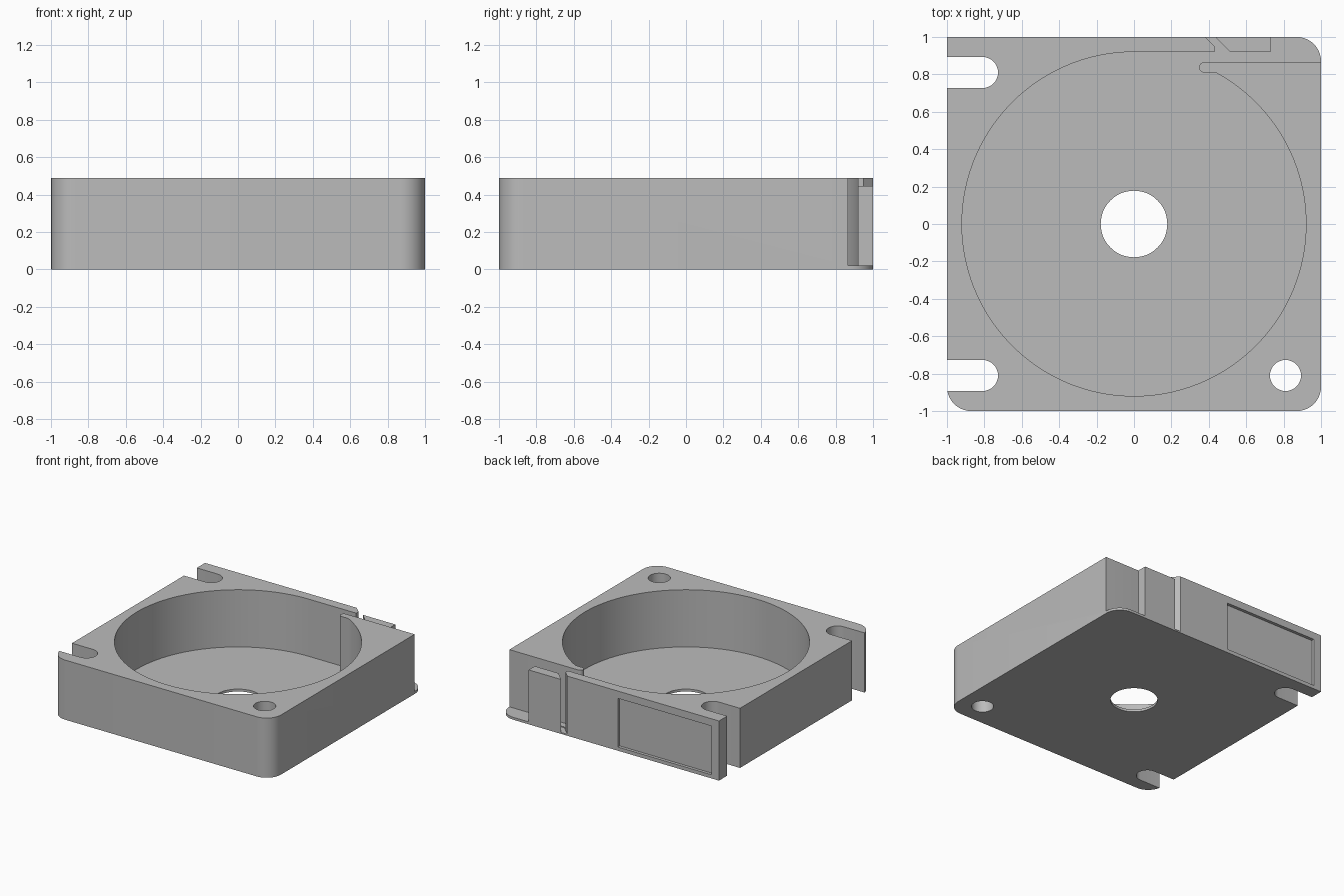
import bpy, bmesh, math

if "Cube" in bpy.data.objects:
    bpy.data.objects.remove(bpy.data.objects["Cube"], do_unlink=True)

HEIGHT, FLOOR = 0.49, 0.02

grey = bpy.data.materials.new("plain grey")
grey.use_nodes = True
grey.diffuse_color = (0.5, 0.5, 0.5, 1)
grey.node_tree.nodes["Principled BSDF"].inputs["Base Color"].default_value = (0.5, 0.5, 0.5, 1)


def arc(cx, cy, r, start, end, n):
    """Points along an arc, angles in degrees."""
    angles = [math.radians(start + (end - start) * i / n) for i in range(n + 1)]
    return [(cx + r * math.cos(a), cy + r * math.sin(a)) for a in angles]


def prism(name, outline, z0, z1):
    """Extrude a flat outline from z0 to z1."""
    bm = bmesh.new()
    face = bm.faces.new([bm.verts.new((x, y, z0)) for x, y in outline])
    top = bmesh.ops.extrude_face_region(bm, geom=[face])["geom"]
    bmesh.ops.translate(bm, vec=(0, 0, z1 - z0),
                        verts=[v for v in top if isinstance(v, bmesh.types.BMVert)])
    bmesh.ops.recalc_face_normals(bm, faces=bm.faces)
    mesh = bpy.data.meshes.new(name)
    bm.to_mesh(mesh)
    bm.free()
    mesh.materials.append(grey)
    obj = bpy.data.objects.new(name, mesh)
    bpy.context.collection.objects.link(obj)
    return obj


# Case block: three rounded corners, one square corner at the back right
R = 0.13
C = 1 - R
case = prism("case", arc(-C, -C, R, 180, 270, 10) + arc(C, -C, R, 270, 360, 10)
             + arc(C, C, R, 0, 90, 10) + [(-1, 1)], 0, HEIGHT)

cutters = []


def cut(name, outline, z0, z1):
    obj = prism(name, outline, z0, z1)
    obj.hide_render = True
    cutters.append(obj)


# Round pocket, exit channel with rounded lip, open corner and slanted slit
PR, LIP = 0.92, 0.0275
meet = math.degrees(math.asin(0.81 / PR))
pocket = arc(0, 0, PR, 90, 360 + meet, 110)
pocket += arc(0.375, 0.81 + LIP, LIP, 270, 90, 10)
pocket += [(1.1, 0.865), (1.1, 1.1), (0.73, 1.1), (0.73, PR), (0.515, PR),
           (0.42, 1.015), (0.365, 1.015), (0.43, 0.95), (0.43, PR)]
cut("pocket_cutter", pocket, FLOOR, 0.7)

# Shallow groove in the floor below the slit
cut("groove_cutter", [(0.365, 1.015), (0.42, 1.015), (0.515, PR), (0.46, PR)], 0.012, 0.1)

# Lowered top of the guide block beside the slit
cut("guide_block_cutter", [(0.435, 0.9), (0.8, 0.9), (0.8, 1.1), (0.435, 1.1)], 0.447, 0.7)

# Centre hole, corner screw hole and two open side slots
HOLE, H = 0.083, 0.81
cut("centre_hole_cutter", arc(0, 0, 0.178, 0, 360, 48)[:-1], -0.1, 0.7)
cut("screw_hole_cutter", arc(H, -H, HOLE, 0, 360, 32)[:-1], -0.1, 0.7)
for side, y in (("front", -H), ("back", H)):
    cut(side + "_slot_cutter", [(-1.1, y - HOLE)] + arc(-H, y, HOLE, -90, 90, 16)
        + [(-1.1, y + HOLE)], -0.1, 0.7)

# Shallow label recess on the back
cut("label_cutter", [(-0.93, 0.975), (-0.08, 0.975), (-0.08, 1.1), (-0.93, 1.1)], 0.03, 0.43)

# Apply every cut, then discard the cutters
for c in cutters:
    mod = case.modifiers.new(c.name, "BOOLEAN")
    mod.operation, mod.solver, mod.object = "DIFFERENCE", "EXACT", c
graph = bpy.context.evaluated_depsgraph_get()
result = bpy.data.meshes.new_from_object(case.evaluated_get(graph))
case.modifiers.clear()
case.data = result
for c in cutters:
    bpy.data.objects.remove(c, do_unlink=True)

# Smooth the curved walls, keep the edges crisp
bpy.ops.object.select_all(action="DESELECT")
case.select_set(True)
bpy.context.view_layer.objects.active = case
bpy.ops.object.shade_smooth_by_angle(angle=math.radians(30))
